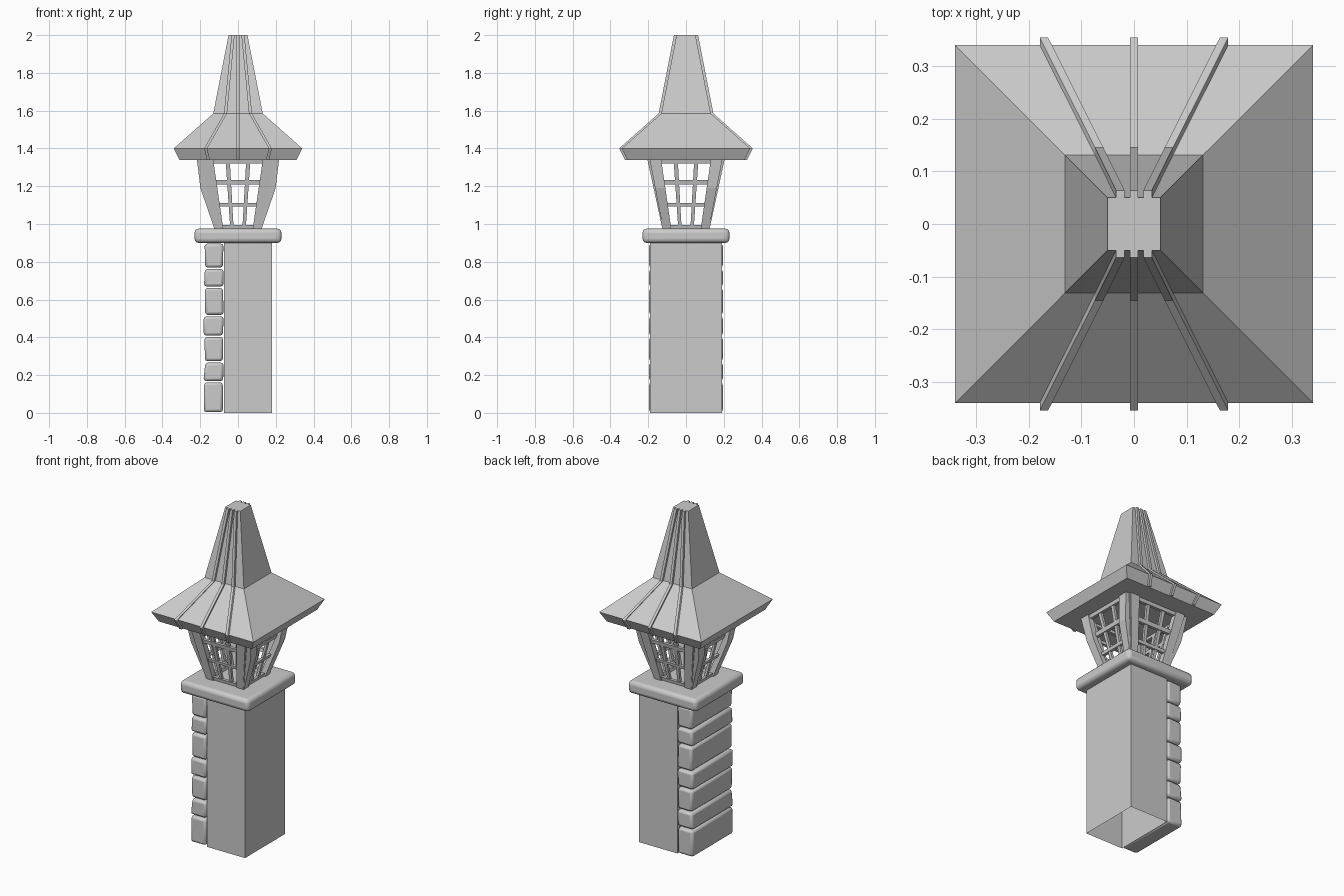
import bpy, bmesh, math, random
from mathutils import Matrix, Vector

if "Cube" in bpy.data.objects:
    bpy.data.objects.remove(bpy.data.objects["Cube"])
random.seed(4)

def make(name, bm, bevel=0, segs=2, smooth=False):
    bmesh.ops.recalc_face_normals(bm, faces=bm.faces[:])
    me = bpy.data.meshes.new(name)
    bm.to_mesh(me)
    bm.free()
    ob = bpy.data.objects.new(name, me)
    bpy.context.collection.objects.link(ob)
    if bevel:
        m = ob.modifiers.new("Bevel", 'BEVEL')
        m.width, m.segments = bevel, segs
    if smooth:
        bpy.ops.object.select_all(action='DESELECT')
        ob.select_set(True)
        bpy.context.view_layer.objects.active = ob
        bpy.ops.object.shade_smooth_by_angle(angle=math.radians(40))
    return ob

def loft(bm, rings, cap=True):
    """Join rings of equal length into a skin."""
    vs = [[bm.verts.new(p) for p in r] for r in rings]
    n = len(vs[0])
    for a, b in zip(vs, vs[1:]):
        for i in range(n):
            bm.faces.new((a[i], a[(i + 1) % n], b[(i + 1) % n], b[i]))
    if cap:
        bm.faces.new(vs[0][::-1])
        bm.faces.new(vs[-1])

def rect(x0, x1, y0, y1, z):
    return [(x0, y0, z), (x1, y0, z), (x1, y1, z), (x0, y1, z)]

# Pillar shaft, open underneath
bm = bmesh.new()
loft(bm, [rect(-0.075, 0.18, -0.19, 0.19, z) for z in (0, 0.9)], cap=False)
make("pillar_shaft", bm)

# Stacked stones along the left side
levels = [0.0, 0.165, 0.27, 0.405, 0.515, 0.665, 0.765, 0.9]
for i, (a, b) in enumerate(zip(levels, levels[1:])):
    bm = bmesh.new()
    j = lambda: random.uniform(-0.006, 0.006)
    loft(bm, [rect(-0.178 + j(), -0.078 + j() / 2, -0.195, 0.195, z)
              for z in (a + 0.004, b - 0.004)])
    make(f"stone_{i + 1}", bm, 0.014, 2, True)

# Cap slab
bm = bmesh.new()
loft(bm, [rect(-h, h, -h, h, z) for h, z in ((0.23, 0.9), (0.23, 0.975))])
make("cap_slab", bm, 0.022, 3, True)

# Lantern panels: tapered frames with lattice bars, one per side
Z0, Z1 = 0.975, 1.345

def lerp(a, b, z):
    return a + (b - a) * (z - Z0) / (Z1 - Z0)

def panel(name, angle, low, high, kink):
    bm = bmesh.new()

    def bar(lo, hi, zs, out, depth):
        # lo and hi are (bottom, top) sideways limits of the bar
        rings = []
        for z in zs:
            d = lerp(low, high, z) + out
            if Z0 < z < Z1 and len(zs) == 3:
                d += kink
            u0, u1 = lerp(*lo, z), lerp(*hi, z)
            rings.append(rect(u0, u1, -d, -d + depth, z))
        loft(bm, rings)

    for s in (-1, 1):
        post = sorted([(s * 0.078, s * 0.132), (s * 0.122, s * 0.193)])
        bar(*post, (Z0, 1.19, Z1), 0, 0.035)
        bar((s * 0.032 - 0.009, s * 0.055 - 0.011),
            (s * 0.032 + 0.009, s * 0.055 + 0.011), (Z0, Z1), -0.012, 0.015)
    for z, t in ((0.985, 0.02), (1.102, 0.018), (1.22, 0.024), (1.332, 0.024)):
        bar((-0.085, -0.145), (0.085, 0.145), (z - t / 2, z + t / 2), -0.008, 0.018)
    bm.transform(Matrix.Rotation(angle, 4, 'Z'))
    make(name, bm)

for k, side in enumerate(("front", "right", "back", "left")):
    panel(f"lantern_{side}", k * math.pi / 2, 0.125, 0.205 if k % 2 == 0 else 0.218,
          0.0 if k % 2 == 0 else 0.02)

# Corner posts filling the gaps between panels
for sx in (-1, 1):
    for sy in (-1, 1):
        bm = bmesh.new()
        loft(bm, [rect(sx * a, sx * b, sy * a, sy * b, z)
                  for a, b, z in ((0.1, 0.124, Z0), (0.166, 0.198, Z1))])
        make("corner_post", bm)

# Steep spire roof with flared eaves
roof = [(0.31, 1.34), (0.34, 1.40), (0.131, 1.585), (0.05, 2.0)]
bm = bmesh.new()
loft(bm, [rect(-h, h, -h, h, z) for h, z in roof])
make("roof", bm)

# Three ribs on the front and back slopes
ribs_x = (0.157, 0.171, 0.066, 0.026)
for sy, side in ((-1, "front"), (1, "back")):
    for sx in (-1, 0, 1):
        bm = bmesh.new()
        loft(bm, [rect(sx * x - 0.008, sx * x + 0.008, sy * (h - 0.01), sy * (h + 0.014), z)
                  for x, (h, z) in zip(ribs_x, roof)])
        make(f"roof_rib_{side}", bm)
